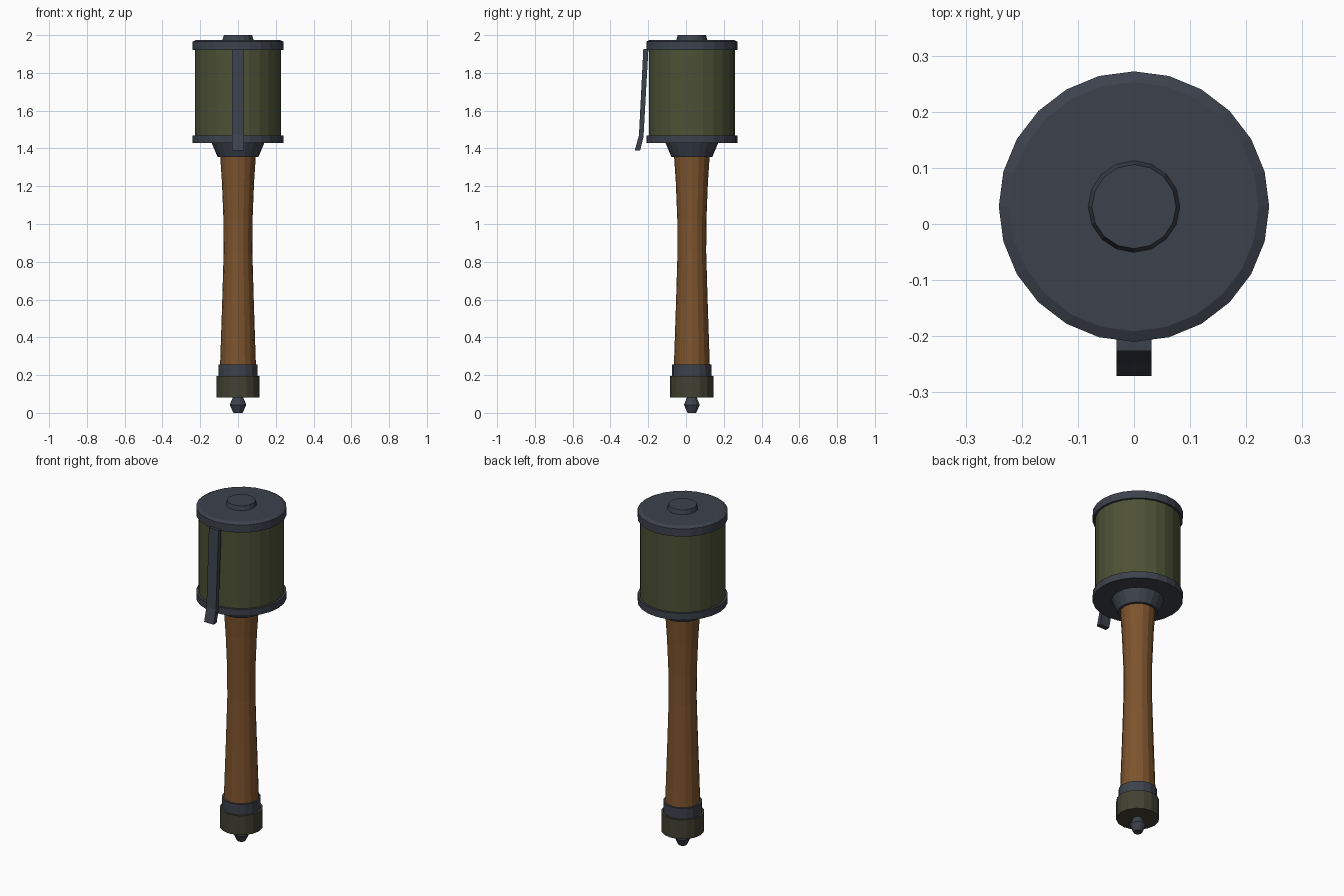
import bpy, bmesh, math

if "Cube" in bpy.data.objects:
    bpy.data.objects.remove(bpy.data.objects["Cube"])

AXIS_Y = 0.031  # the round parts sit slightly behind centre because of the clip


def material(name, rgb):
    m = bpy.data.materials.new(name)
    m.diffuse_color = (*rgb, 1)
    m.use_nodes = True
    m.node_tree.nodes["Principled BSDF"].inputs["Base Color"].default_value = m.diffuse_color
    return m


STEEL = material("blue grey steel", (0.046, 0.054, 0.073))
OLIVE = material("olive paint", (0.074, 0.083, 0.036))
WOOD = material("brown wood", (0.205, 0.087, 0.026))
DARK_OLIVE = material("dark olive cap", (0.054, 0.053, 0.032))


def finish(bm, name, mat):
    bmesh.ops.recalc_face_normals(bm, faces=bm.faces)
    me = bpy.data.meshes.new(name)
    bm.to_mesh(me)
    bm.free()
    me.materials.append(mat)
    ob = bpy.data.objects.new(name, me)
    bpy.context.collection.objects.link(ob)
    return ob


def turned(name, mat, sides, profile):
    """Closed flat-faced solid turned from (radius, z) points, bottom to top."""
    bm = bmesh.new()
    rings = [[bm.verts.new((r * math.cos(2 * math.pi * i / sides),
                            AXIS_Y + r * math.sin(2 * math.pi * i / sides), z))
              for i in range(sides)] for r, z in profile]
    for a, b in zip(rings, rings[1:]):
        for i in range(sides):
            j = (i + 1) % sides
            bm.faces.new((a[i], a[j], b[j], b[i]))
    bm.faces.new(rings[0])
    bm.faces.new(rings[-1])
    return finish(bm, name, mat)


# Head: can, rims, top button and tapered collar
turned("head_can", OLIVE, 24, [(0.228, 1.45), (0.228, 1.94)])
turned("top_lid", STEEL, 24, [(0.241, 1.92), (0.241, 1.965), (0.222, 1.975)])
turned("bottom_rim", STEEL, 24, [(0.241, 1.428), (0.241, 1.468)])
turned("top_button", STEEL, 16, [(0.083, 1.97), (0.075, 2.0)])
turned("collar", STEEL, 20, [(0.108, 1.355), (0.14, 1.43)])

# Waisted wooden handle
turned("handle", WOOD, 16, [(0.096, 0.22), (0.094, 0.28), (0.084, 0.58),
                            (0.076, 0.85), (0.077, 1.02), (0.085, 1.22),
                            (0.095, 1.37)])

# Base: ferrule, cap and end knob
turned("ferrule", STEEL, 16, [(0.104, 0.19), (0.104, 0.257)])
turned("base_cap", DARK_OLIVE, 16, [(0.115, 0.082), (0.115, 0.195)])
turned("end_knob", STEEL, 10, [(0.024, 0.0), (0.044, 0.042), (0.026, 0.085)])

# Bent belt clip: side profile (y, z) extruded across x
bm = bmesh.new()
clip = [(-0.226, 1.927), (-0.249, 1.47), (-0.271, 1.39),
        (-0.243, 1.39), (-0.225, 1.46), (-0.199, 1.927)]
left = [bm.verts.new((-0.031, y, z)) for y, z in clip]
face = bm.faces.new(left)
new = bmesh.ops.extrude_face_region(bm, geom=[face])["geom"]
bmesh.ops.translate(bm, vec=(0.062, 0, 0),
                    verts=[v for v in new if isinstance(v, bmesh.types.BMVert)])
finish(bm, "belt_clip", STEEL)
